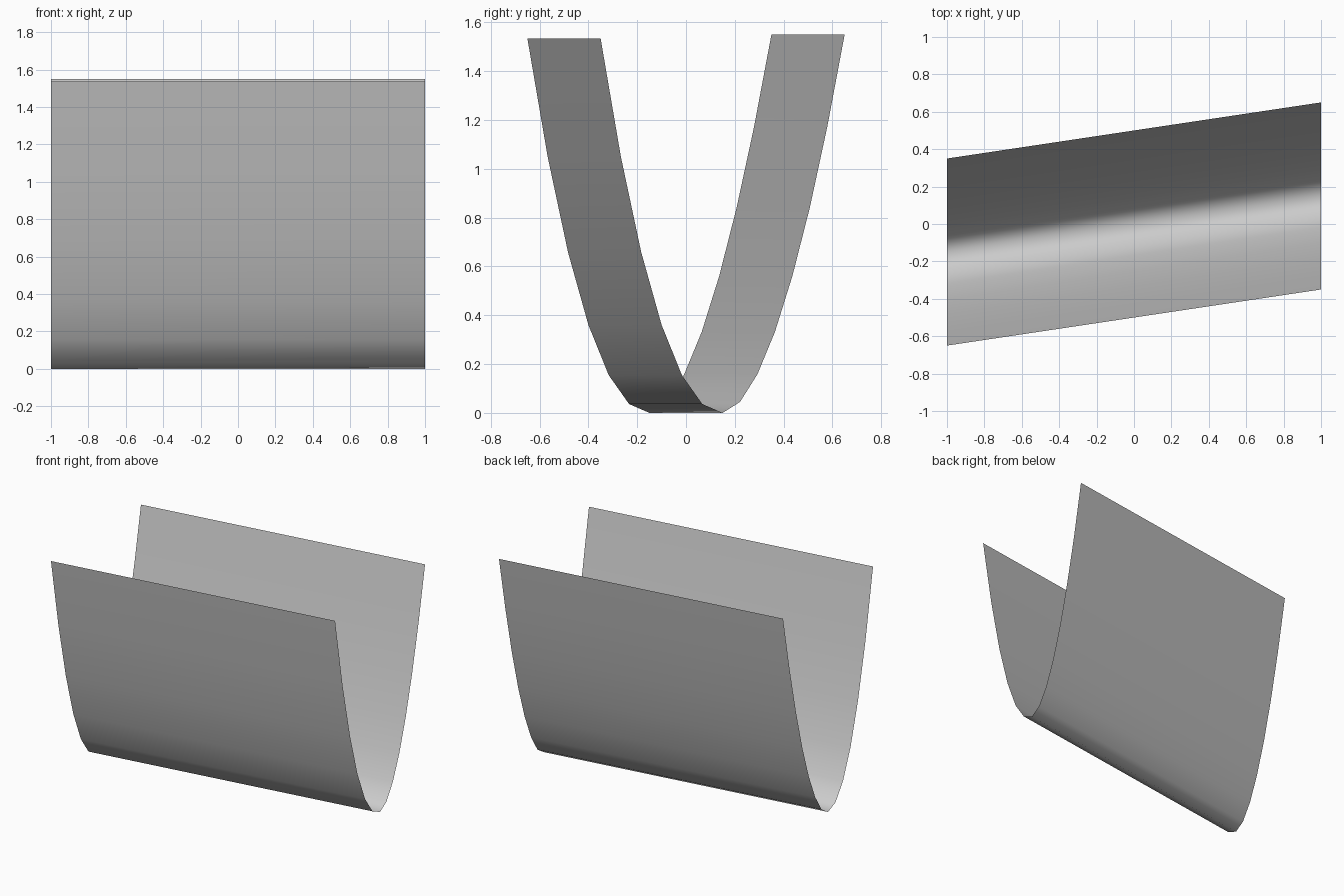
import bpy
import bmesh

if "Cube" in bpy.data.objects:
    bpy.data.objects.remove(bpy.data.objects["Cube"])

# Trough cross-section: slightly uneven power curve, (y, z) around the valley line
LEFT, RIGHT = 6, 7
profile = [(-0.5 * i / LEFT, 1.535 * (i / LEFT) ** 2.09) for i in range(LEFT, 0, -1)]
profile += [(0.5 * i / RIGHT, 1.55 * (i / RIGHT) ** 1.82) for i in range(RIGHT + 1)]

# Open sheet swept along x, sheared so the valley drifts in y
SHEAR = 0.15
bm = bmesh.new()
rows = [[bm.verts.new((x, y + SHEAR * x, z)) for y, z in profile] for x in (-1, 1)]
for i in range(len(profile) - 1):
    bm.faces.new((rows[0][i], rows[1][i], rows[1][i + 1], rows[0][i + 1]))
for f in bm.faces:
    f.smooth = True

mesh = bpy.data.meshes.new("curved_sheet")
bm.to_mesh(mesh)
bm.free()
sheet = bpy.data.objects.new("curved_sheet", mesh)
bpy.context.collection.objects.link(sheet)
